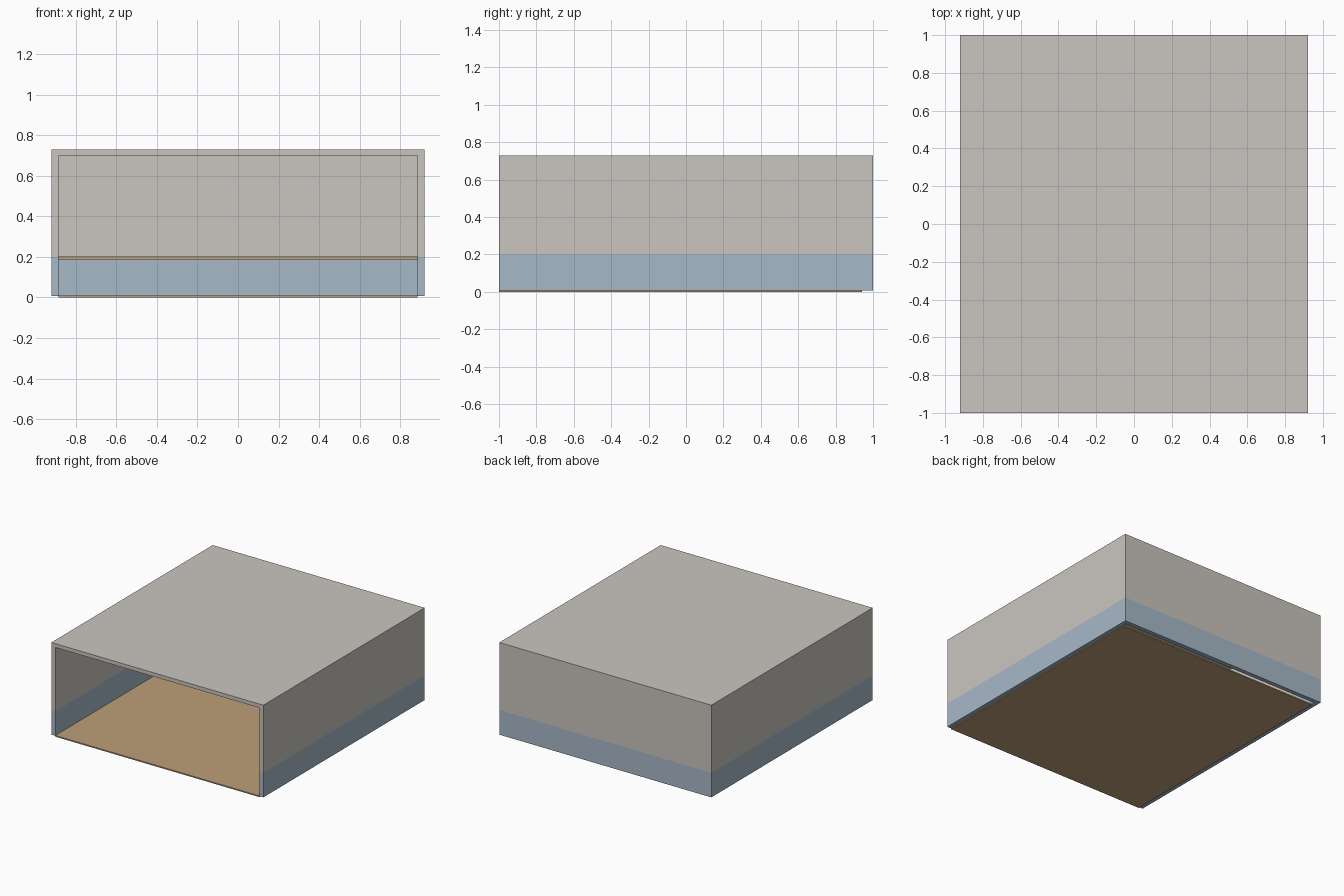
import bpy, bmesh

if "Cube" in bpy.data.objects:
    bpy.data.objects.remove(bpy.data.objects["Cube"])

W, D, H = 0.92, 1.0, 0.73       # half width, half depth, height
IN = 0.885                      # inner half width
BASE, BAND, CEIL = 0.007, 0.20, 0.70
BACK = 0.965                    # inner face of the back wall


def material(name, rgb):
    m = bpy.data.materials.new(name)
    m.diffuse_color = (*rgb, 1)
    m.use_nodes = True
    m.node_tree.nodes["Principled BSDF"].inputs["Base Color"].default_value = m.diffuse_color
    return m


grey = material("warm grey paint", (0.59, 0.56, 0.52))
blue = material("pale blue paint", (0.385, 0.485, 0.575))
wood = material("tan wood", (0.51, 0.35, 0.19))


def add_box(bm, lo, hi):
    verts = bmesh.ops.create_cube(bm, size=1)["verts"]
    for v in verts:
        for i in range(3):
            v.co[i] = hi[i] if v.co[i] > 0 else lo[i]


def boxes(name, spans, mats):
    bm = bmesh.new()
    for lo, hi in spans:
        add_box(bm, lo, hi)
    me = bpy.data.meshes.new(name)
    bm.to_mesh(me)
    bm.free()
    for m in mats:
        me.materials.append(m)
    ob = bpy.data.objects.new(name, me)
    bpy.context.collection.objects.link(ob)
    return ob


# Room shell: hollowed box, open at the front and below
shell = boxes("room_shell", [((-W, -D, BASE), (W, D, H))], [grey, blue])
cutter = boxes("room_cutter", [((-IN, -D - 0.5, -0.5), (IN, BACK, CEIL))], [grey])
cutter.hide_render = True
mod = shell.modifiers.new("hollow", "BOOLEAN")
mod.operation, mod.solver, mod.object = "DIFFERENCE", "EXACT", cutter
bpy.context.view_layer.objects.active = shell
bpy.ops.object.modifier_apply(modifier=mod.name)
bpy.data.objects.remove(cutter)

# Blue lower band on every wall
bm = bmesh.new()
bm.from_mesh(shell.data)
bmesh.ops.bisect_plane(bm, geom=bm.verts[:] + bm.edges[:] + bm.faces[:],
                       plane_co=(0, 0, BAND), plane_no=(0, 0, 1))
for f in bm.faces:
    f.material_index = 1 if f.calc_center_median().z < BAND else 0
bm.to_mesh(shell.data)
bm.free()

# Floor boards laid side to side, stopping short of the back wall
N, END = 20, 0.94
step = (END + D) / N
boxes("floor_boards", [((-IN, -D + i * step, 0), (IN, -D + (i + 1) * step, 0.01))
                       for i in range(N)], [wood])

# Wooden rail along the back wall
boxes("back_rail", [((-IN, BACK - 0.02, 0.187), (IN, BACK, 0.203))], [wood])
